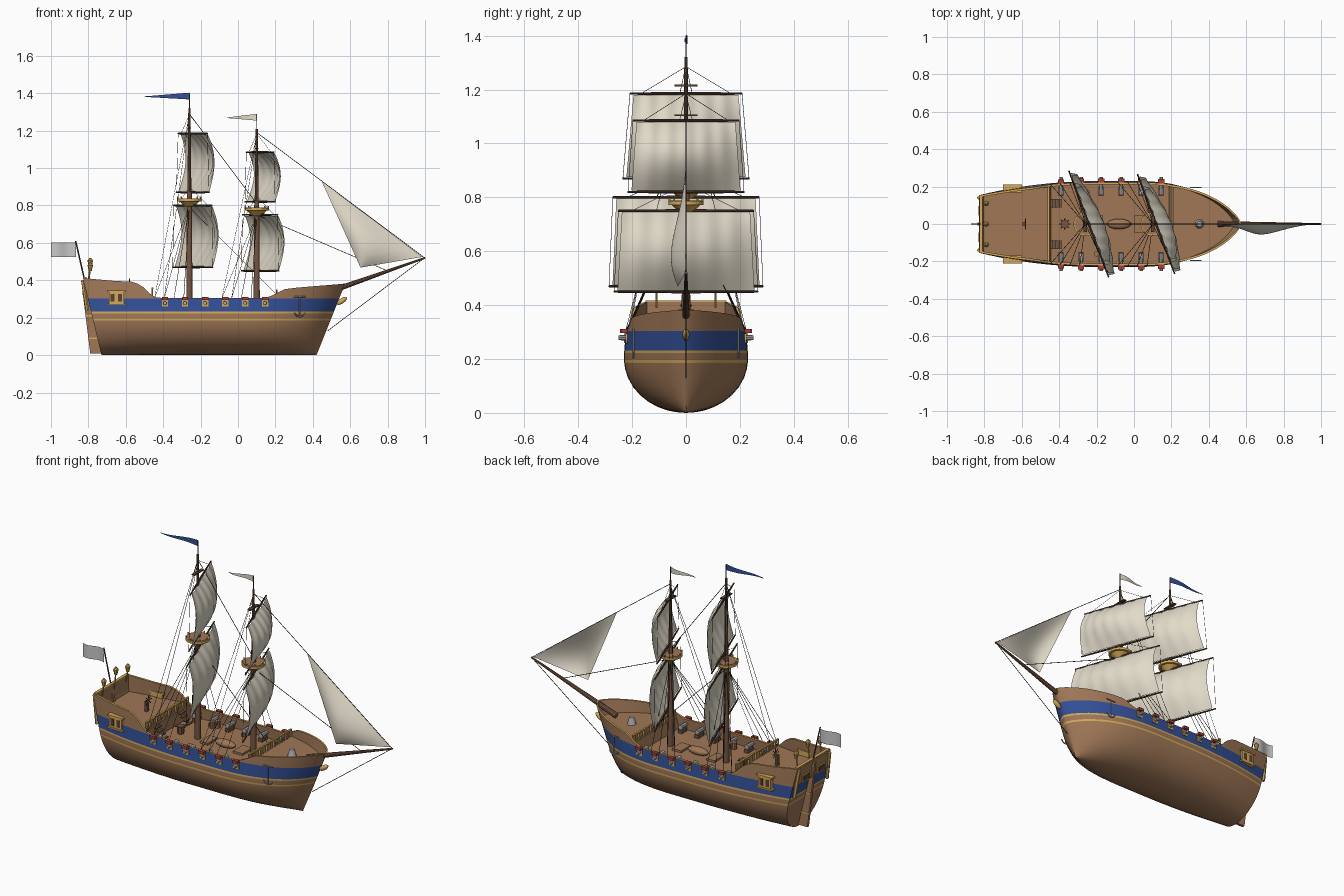
import bpy, bmesh, math
from mathutils import Vector, Matrix

if "Cube" in bpy.data.objects:
    bpy.data.objects.remove(bpy.data.objects["Cube"])

COLORS = {
    "brown wood": (0.35, 0.187, 0.096), "dark wood": (0.10, 0.052, 0.034),
    "mast wood": (0.18, 0.092, 0.055),
    "blue paint": (0.033, 0.08, 0.31), "gold trim": (0.66, 0.40, 0.10),
    "sail cloth": (0.76, 0.71, 0.59), "grey metal": (0.42, 0.42, 0.43),
    "red paint": (0.38, 0.05, 0.04), "dark rope": (0.03, 0.025, 0.02),
    "grey cloth": (0.58, 0.58, 0.58),
}
MATS = {}
for name, c in COLORS.items():
    MATS[name] = bpy.data.materials.new(name)
    MATS[name].diffuse_color = (*c, 1)


def finish(bm, name, *mats):
    me = bpy.data.meshes.new(name)
    bm.to_mesh(me)
    bm.free()
    for m in mats:
        me.materials.append(MATS[m])
    ob = bpy.data.objects.new(name, me)
    bpy.context.collection.objects.link(ob)


def rod(bm, a, b, r1, r2=None, n=8):
    a, b = Vector(a), Vector(b)
    d = b - a
    m = Matrix.Translation((a + b) / 2) @ d.to_track_quat('Z', 'Y').to_matrix().to_4x4()
    bmesh.ops.create_cone(bm, cap_ends=True, segments=n, radius1=r1,
                          radius2=r1 if r2 is None else r2, depth=d.length, matrix=m)


def box(bm, c, s):
    bmesh.ops.create_cube(bm, size=1, matrix=Matrix.Translation(c) @ Matrix.Diagonal((*s, 1)))


def ball(bm, c, s, tilt=0):
    bmesh.ops.create_uvsphere(bm, u_segments=14, v_segments=8, radius=1, matrix=Matrix.Translation(c)
                              @ Matrix.Rotation(tilt, 4, 'Y') @ Matrix.Diagonal((*s, 1)))


def grid(bm, nu, nv, f):
    v = [[bm.verts.new(f(i / nu, j / nv)) for j in range(nv + 1)] for i in range(nu + 1)]
    for i in range(nu):
        for j in range(nv):
            bm.faces.new((v[i][j], v[i + 1][j], v[i + 1][j + 1], v[i][j + 1]))


def interp(x, pts):
    for (x0, y0), (x1, y1) in zip(pts, pts[1:]):
        if x <= x1:
            return y0 + (y1 - y0) * max(0, (x - x0) / (x1 - x0))
    return pts[-1][1]


# ---- hull form
AFT, FORE = -0.802, 0.54


def sheer(x):
    return interp(x, [(-0.8, 0.412), (-0.65, 0.397), (-0.55, 0.392), (-0.51, 0.375), (-0.46, 0.32),
                      (-0.43, 0.306), (0.15, 0.306), (0.19, 0.325), (0.23, 0.352), (0.3, 0.361), (0.54, 0.382)])


def deck(x):
    return 0.315 if x < -0.45 else (0.245 if x < 0.2 else 0.305)


def hull(X, z):
    if X < -0.15:
        w = 0.23 - 0.065 * ((-0.15 - X) / 0.65) ** 2.2
    else:
        w = 0.23 * max(0, 1 - (max(0, X) / 0.54) ** 2.6) ** 0.7
    s = math.sqrt(max(0, 1 - (1 - min(z, 0.2) / 0.2) ** 2))
    u = (X - AFT) / (FORE - AFT)
    a, b = -0.73 - 0.24 * z, 0.42 + 0.4 * z
    return Vector((a + u * (b - a), w * s * (1 - 0.35 * max(0, z - 0.22)), z))


ROWS = [0, .003, .01, .022, .04, .065, .095, .13, .16, .186, .196, .222, .232, .27, .303]
stations = sorted([AFT + (FORE - AFT) * i / 44 for i in range(45)]
                  + [-.451, -.449, .199, .201, .518, .526, .532, .537])
bm = bmesh.new()
loops = {1: [], -1: []}
for X in stations:
    top = sheer(X)
    pts = [hull(X, z) for z in ROWS] + [hull(X, (0.303 + top) / 2), hull(X, top)]
    for z in (top, deck(X)):
        p = hull(X, z)
        p.y = max(0, p.y - 0.012)
        p.x = min(p.x, hull(FORE, z).x - .012)
        pts.append(p)
    pts.append(Vector((pts[-1].x, 0, pts[-1].z)))
    for sd in loops:
        loops[sd].append([bm.verts.new((p.x, p.y * sd, p.z)) for p in pts])


def paint(j):
    return {9: 2, 11: 2, 12: 1, 13: 1, 16: 2}.get(j, 0)


for L in loops.values():
    for a, b in zip(L, L[1:]):
        for j in range(len(a) - 1):
            bm.faces.new((a[j], b[j], b[j + 1], a[j + 1])).material_index = paint(j)
for j in range(len(ROWS) + 1):  # transom
    l, r = loops[1][0], loops[-1][0]
    bm.faces.new((l[j], l[j + 1], r[j + 1], r[j])).material_index = paint(j)
bmesh.ops.remove_doubles(bm, verts=bm.verts, dist=0.0004)
bmesh.ops.recalc_face_normals(bm, faces=bm.faces)
finish(bm, "hull", "brown wood", "blue paint", "gold trim")

# ---- rudder, stern board, deck boat, hatches, barrels
bm = bmesh.new()
prof = [(-.728, .008), (-.79, .008), (-.838, .395), (-.815, .395)]
f = bm.faces.new([bm.verts.new((x, -.008, z)) for x, z in prof])
ext = bmesh.ops.extrude_face_region(bm, geom=[f])
bmesh.ops.translate(bm, verts=[v for v in ext["geom"] if isinstance(v, bmesh.types.BMVert)], vec=(0, .016, 0))
bmesh.ops.recalc_face_normals(bm, faces=bm.faces)
finish(bm, "rudder", "brown wood")
bm = bmesh.new()
box(bm, (-.816, 0, .362), (.012, .29, .1))
finish(bm, "stern_board", "brown wood")
bm = bmesh.new()
ball(bm, (-.08, 0, .262), (.065, .028, .022))
box(bm, (.03, 0, .25), (.06, .09, .014))
box(bm, (-.19, 0, .25), (.05, .09, .014))
for x, y in ((-.27, .15), (-.2, -.16), (-.25, .17)):
    rod(bm, (x, y, .245), (x, y, .285), .014, n=10)
finish(bm, "boat_hatches_barrels", "brown wood")

# ---- ladders, capstan, steering wheel, windlass
bm = bmesh.new()
for y in (-.11, .11):
    for k in range(4):
        box(bm, (-.44 + .015 * k, y, .303 - .017 * k), (.014, .045, .006))
rod(bm, (-.37, 0, .245), (-.37, 0, .29), .018, .022)
for k in range(4):
    d = Vector((math.cos(k * math.pi / 4), math.sin(k * math.pi / 4), 0)) * .03
    rod(bm, Vector((-.37, 0, .285)) - d, Vector((-.37, 0, .285)) + d, .003, n=4)
    d = Vector((0, d.x, d.y))
    rod(bm, Vector((-.58, 0, .38)) - d, Vector((-.58, 0, .38)) + d, .003, n=4)
box(bm, (-.59, 0, .34), (.014, .02, .07))
finish(bm, "deck_fittings", "mast wood")

# ---- gold trim: rails, galleries, lanterns, gun ports, rudder straps, figurehead
bm = bmesh.new()
for x, z in ((-.458, .315), (.207, .305)):
    w = hull(x, z).y - .014
    box(bm, (x, 0, z + .042), (.01, 2 * w, .007))
    for k in range(19):
        y = -w + 2 * w * k / 18
        rod(bm, (x, y, z), (x, y, z + .042), .004, n=6)
for y, h in ((-.11, .46), (0, .485), (.11, .46)):
    rod(bm, (-.80, y, .39), (-.79, y, h), .004, n=6)
    rod(bm, (-.79, y, h - .01), (-.79, y, h + .02), .008, .015)
    rod(bm, (-.79, y, h + .02), (-.79, y, h + .035), .015, .004)
for z in (.09, .21):
    box(bm, (-.755 - .1 * z, 0, z), (.075, .02, .008))
ball(bm, (.555, 0, .29), (.034, .013, .014), -.6)
box(bm, (-.818, 0, .414), (.018, .30, .006))
GUNS = [-.39 + .107 * k for k in range(6)]
for s in (-1, 1):
    box(bm, (-.65, s * .188, .307), (.08, .036, .066))
    for z in (.272, .342):
        box(bm, (-.65, s * .189, z), (.10, .042, .009))
    box(bm, (-.822, s * .07, .335), (.012, .07, .045))
    rod(bm, (-.806, s * .15, .24), (-.83, s * .14, .40), .01, n=6)
    for x in GUNS:
        box(bm, (x, s * (hull(x, .275).y), .277), (.034, .01, .034))
finish(bm, "gold_trim", "gold trim")
bm = bmesh.new()
for s in (-1, 1):
    for x in (-.67, -.63):
        box(bm, (x, s * .205, .307), (.022, .004, .042))
    box(bm, (-.829, s * .07, .335), (.004, .05, .028))
finish(bm, "gallery_windows", "dark wood")

# ---- guns, carriages, lids, anchors and foredeck winch
bm, lids, carts = bmesh.new(), bmesh.new(), bmesh.new()
for x in GUNS:
    for s in (-1, 1):
        rod(bm, (x, s * .155, .279), (x, s * .25, .279), .014, .009)
        box(carts, (x, s * .175, .256), (.026, .05, .02))
        box(lids, (x, s * (hull(x, .3).y + .01), .304), (.034, .022, .016))
for s in (-1, 1):
    y = s * (hull(.305, .27).y + .006)
    rod(bm, (.33, y, .205), (.33, y, .315), .0035, n=6)
    rod(bm, (.30, y, .312), (.36, y, .312), .0035, n=6)
    arc = [(.33 + .03 * math.sin(a), y, .235 - .03 * math.cos(a)) for a in (-1.3, -.65, 0, .65, 1.3)]
    for a, b in zip(arc, arc[1:]):
        rod(bm, a, b, .0035, n=6)
rod(bm, (.35, 0, .305), (.35, 0, .345), .024, .014, 12)
finish(bm, "guns_and_anchors", "grey metal")
finish(lids, "gun_port_lids", "red paint")
finish(carts, "gun_carriages", "mast wood")

# ---- masts, yards, tops and square sails
T = math.radians(20.5)
D, N = Vector((math.sin(T), -math.cos(T), 0)), Vector((1, 0, 0))
MASTS = [  # x, mast top, top platform z, ((yard z, half), (foot z, half)) per sail
    (-.26, 1.32, .83, (((1.185, .222), (.87, .25)), ((.80, .29), (.47, .305)))),
    (.10, 1.21, .78, (((1.085, .21), (.82, .23)), ((.75, .268), (.45, .285)))),
]
spars, yards, sails, tops, floors, ropes = [bmesh.new() for _ in range(6)]
for mx, mz, pz, pairs in MASTS:
    rod(spars, (mx, 0, .245), (mx, 0, pz + .04), .017, .013, 12)
    rod(spars, (mx, 0, pz), (mx, 0, mz), .012, .006, 10)
    rod(yards, (mx, 0, mz), (mx, 0, mz + .08), .0025, n=6)
    box(yards, (mx, 0, mz - .105), (.02, .085, .006))
    rod(tops, (mx, 0, pz - .035), (mx, 0, pz - .006), .025, .055, 16)
    rod(tops, (mx, 0, pz - .008), (mx, 0, pz + .006), .065, n=16)
    rod(floors, (mx, 0, pz + .004), (mx, 0, pz + .008), .058, n=16)
    for k in range(8):
        a = k * math.pi / 4
        p = Vector((mx + .061 * math.cos(a), .061 * math.sin(a), pz))
        rod(tops, p, p + Vector((0, 0, .018)), .004, n=5)
    for (zt, wt), (zb, wb) in pairs:
        c = Vector((mx, 0, 0)) + N * .018
        for z, w in ((zt, wt), (zb, wb)):
            for s in (-1, 1):
                rod(yards, c + Vector((0, 0, z)), c + D * w * s + Vector((0, 0, z)), .0065, .004)
        for s in (-1, 1):
            rod(ropes, c + D * wt * s + Vector((0, 0, zt)), c + D * wb * s + Vector((0, 0, zb)), .001, n=4)
            rod(ropes, c + D * wt * .8 * s + Vector((0, 0, zt)), (mx, 0, zt + .1), .001, n=4)

        def cloth(u, t):
            s = 2 * u - 1
            half = wt - .014 + (wb - wt) * t
            belly = .078 * math.sin(math.pi * t ** .9) * (.4 + .6 * math.cos(s * math.pi / 2))
            belly += .003 * math.cos(s * 18) * (1 - .6 * t) + .006
            return c + D * half * s + N * belly + Vector((0, 0, zt - .005 + (zb - zt + .01) * t))
        grid(sails, 36, 14, cloth)
    # shrouds and backstays
    for s in (-1, 1):
        for k in range(4):
            x = mx - .03 - .052 * k
            foot = hull(x, .3).y
            rod(ropes, (mx, 0, pz - .03), (x, s * foot, .305), .0014, n=4)
            if k > 1:
                rod(ropes, (mx, 0, mz - .03), (x, s * foot, .305), .0012, n=4)
rod(spars, (.45, 0, .325), (1.0, 0, .52), .016, .005, 10)
rod(yards, (-.82, 0, .40), (-.868, 0, .61), .004, n=6)
finish(spars, "masts_and_bowsprit", "mast wood")
finish(yards, "yards_and_flagpoles", "dark wood")
finish(tops, "mast_tops", "gold trim")
finish(floors, "mast_top_floors", "brown wood")

# ---- stays
for a, b in (((.10, 0, 1.19), (.998, 0, .52)), ((.10, 0, .75), (.80, 0, .45)),
             ((-.26, 0, 1.29), (.10, 0, .81)), ((-.26, 0, .79), (.20, 0, .33)),
             ((.998, 0, .52), (.48, 0, .13))):
    rod(ropes, a, b, .0018, n=5)
finish(ropes, "rigging", "dark rope")

# ---- triangular head sail
A, B, C = Vector((.445, 0, .935)), Vector((.985, 0, .525)), Vector((.655, -.03, .468))


def jib(u, t):
    q = A.lerp(B, t).lerp(C, u)
    q.y -= .04 * math.sin(math.pi * u) * math.sin(math.pi * t)
    return q


grid(sails, 12, 16, jib)


# ---- flags
def pennant(x, z, length, h):
    def f(u, t):
        half = h / 2 * (1 - .93 * u)
        return Vector((x - length * u, .006 * math.sin(u * 6), z - .003 * u + half * (2 * t - 1)))
    return f


grid(sails, 12, 2, pennant(.10, 1.272, .16, .036))
finish(sails, "sails", "sail cloth")
bm = bmesh.new()
grid(bm, 12, 2, pennant(-.26, 1.385, .24, .036))
finish(bm, "main_pennant", "blue paint")
bm = bmesh.new()
grid(bm, 10, 3, lambda u, t: Vector((-.867 - .133 * u, .008 * math.sin(u * 6), .525 + .078 * t)))
finish(bm, "stern_flag", "grey cloth")

for ob in bpy.data.objects:
    ob.select_set(True)
    bpy.context.view_layer.objects.active = ob
bpy.ops.object.shade_smooth_by_angle(angle=math.radians(35))

for m in bpy.data.materials:
    if m.users and not m.is_grease_pencil:
        m.use_nodes = True
        m.node_tree.nodes["Principled BSDF"].inputs["Base Color"].default_value = m.diffuse_color
